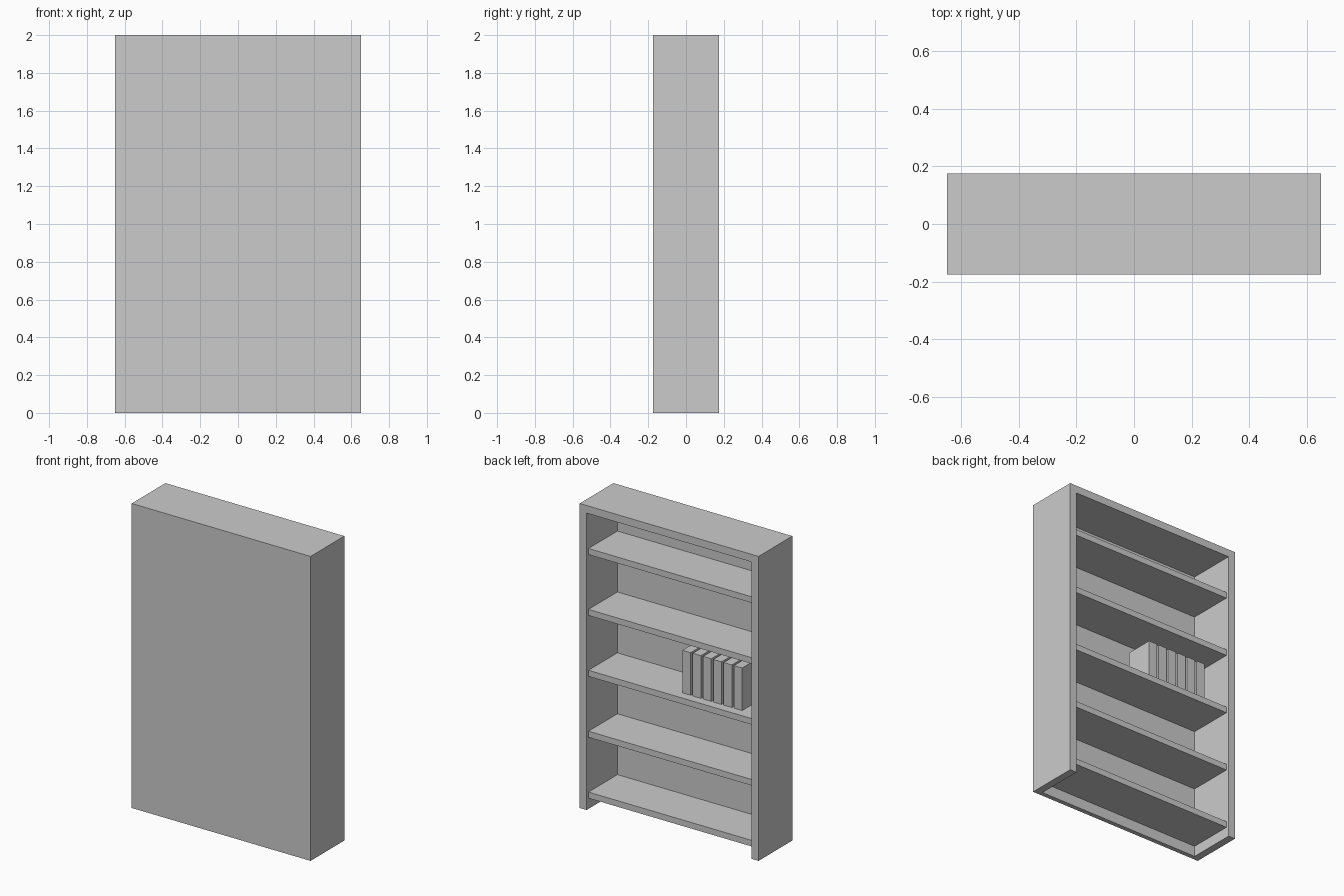
import bpy

if "Cube" in bpy.data.objects:
    bpy.data.objects.remove(bpy.data.objects["Cube"])


def box(name, x0, x1, y0, y1, z0, z1):
    bpy.ops.mesh.primitive_cube_add(size=1, location=((x0 + x1) / 2, (y0 + y1) / 2, (z0 + z1) / 2))
    ob = bpy.context.object
    ob.name = name
    ob.scale = (x1 - x0, y1 - y0, z1 - z0)
    bpy.ops.object.transform_apply(location=False, rotation=False, scale=True)
    return ob


W, D, H = 0.65, 0.175, 2.0   # half width, half depth, height
T = 0.05                     # carcass board thickness
PANEL = 0.03                 # closing panel thickness
inner = W - T

# Carcass: two sides, a top board and the panel closing the -y face
box("side_left", -W, -inner, -D, D, 0, H)
box("side_right", inner, W, -D, D, 0, H)
box("top_board", -inner, inner, -D, D, H - T, H)
box("closing_panel", -inner, inner, -D, -D + PANEL, 0, H - T)

# Five evenly spaced shelves, slightly recessed from the open side
for i in range(5):
    top = 0.11 + 0.4 * i
    box(f"shelf_{i + 1}", -inner, inner, -D + PANEL, D - 0.02, top - 0.04, top)

# Row of six books on the middle shelf
for i in range(6):
    cx = -0.07 - 0.075 * i
    box(f"book_{i + 1}", cx - 0.03, cx + 0.03, -0.095, 0.095, 0.91, 1.19)
